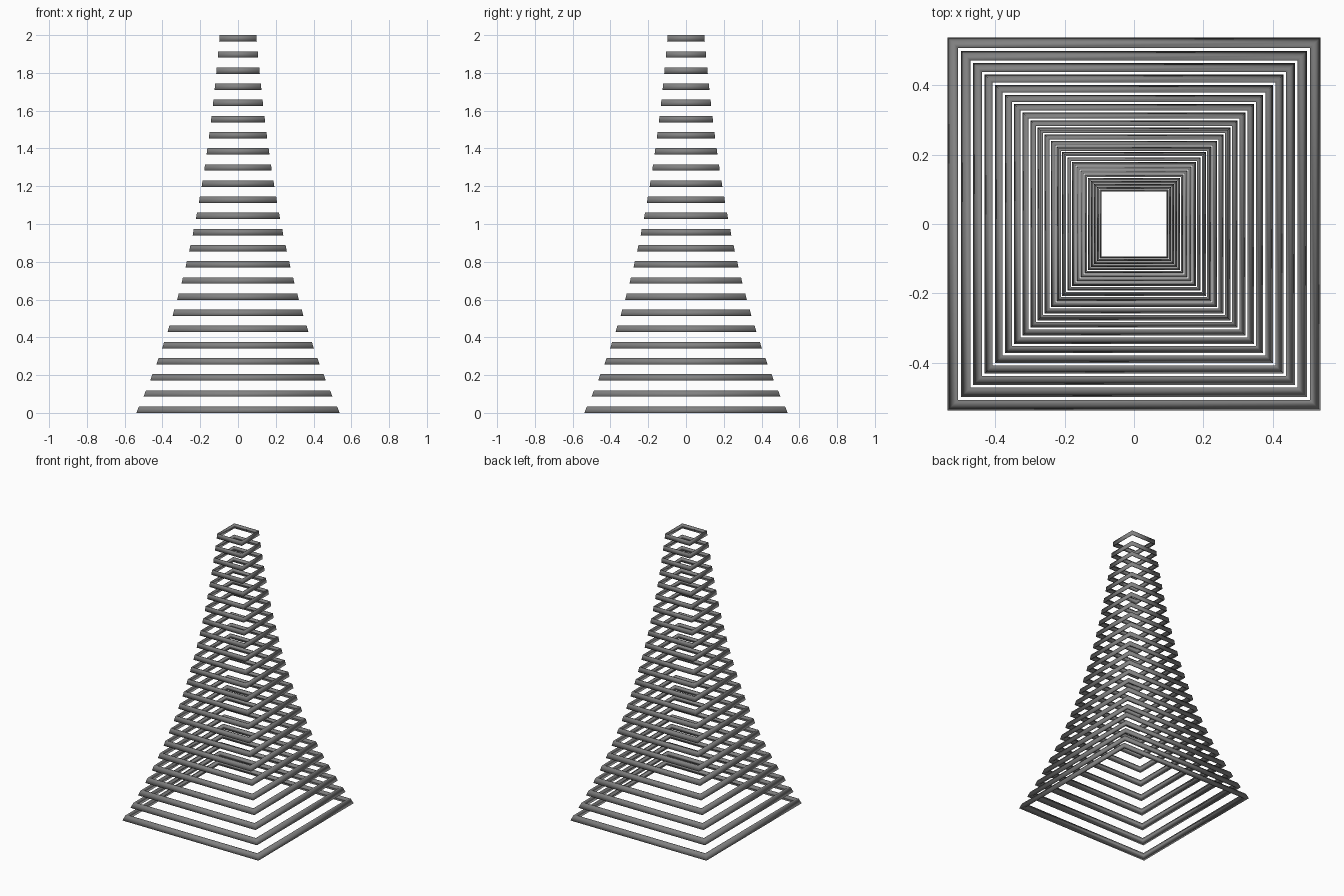
import bpy, bmesh

if "Cube" in bpy.data.objects:
    bpy.data.objects.remove(bpy.data.objects["Cube"])

COUNT = 24
HEIGHT = 0.034          # height of each ring
BASE, TOP = 0.538, 0.0995
RATIO = (TOP / BASE) ** (1 / (COUNT - 1))
STEP = (2.0 - HEIGHT) / (COUNT - 1)

# Sloped bar section: (fraction of half width, height)
SECTION = [(1.0, 0.0), (0.975, HEIGHT), (0.945, HEIGHT), (0.955, 0.0)]
CORNERS = [(-1, -1), (1, -1), (1, 1), (-1, 1)]

# Dark grey metal
dark = bpy.data.materials.new("dark_grey")
dark.diffuse_color = (0.22, 0.22, 0.22, 1)
dark.use_nodes = True
dark.node_tree.nodes["Principled BSDF"].inputs["Base Color"].default_value = dark.diffuse_color


def square_ring(name, half, z):
    bm = bmesh.new()
    loops = [[bm.verts.new((cx * half * f, cy * half * f, z + h)) for f, h in SECTION]
             for cx, cy in CORNERS]
    for i in range(4):
        a, b = loops[i], loops[(i + 1) % 4]
        for j in range(4):
            k = (j + 1) % 4
            bm.faces.new((a[j], b[j], b[k], a[k]))
    bmesh.ops.recalc_face_normals(bm, faces=bm.faces)
    for f in bm.faces:
        f.smooth = True
    mesh = bpy.data.meshes.new(name)
    bm.to_mesh(mesh)
    bm.free()
    mesh.materials.append(dark)
    bpy.context.collection.objects.link(bpy.data.objects.new(name, mesh))


# Stack of rings shrinking geometrically towards the top
for n in range(COUNT):
    square_ring(f"tower_ring_{n + 1:02d}", BASE * RATIO ** n, n * STEP)
